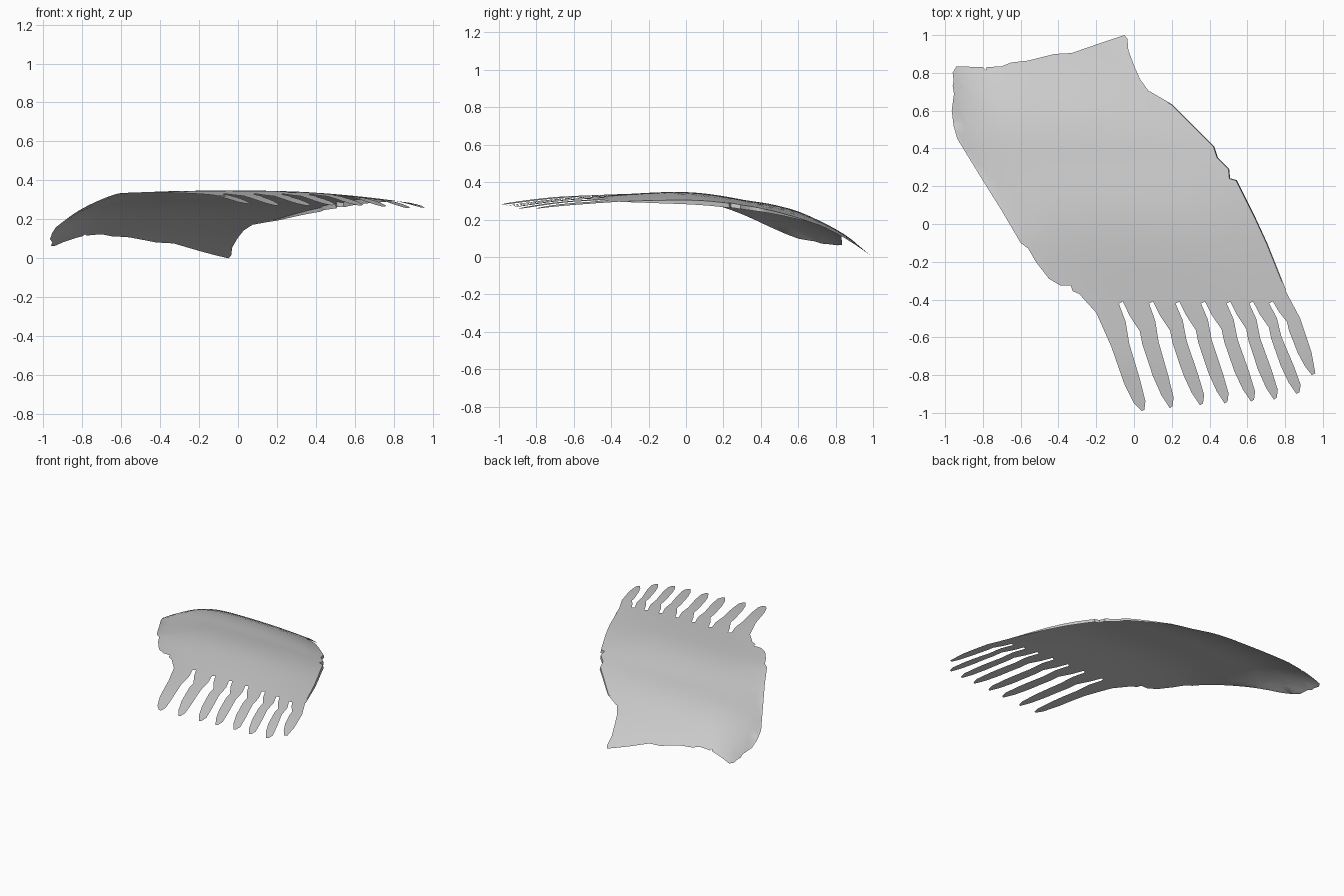
import bpy
import bmesh
import math
from mathutils import Vector

if "Cube" in bpy.data.objects:
    bpy.data.objects.remove(bpy.data.objects["Cube"], do_unlink=True)

# One plain grey
grey = bpy.data.materials.new("plain grey")
grey.use_nodes = True
colour = (0.6, 0.6, 0.6, 1)
grey.diffuse_color = colour
grey.node_tree.nodes["Principled BSDF"].inputs["Base Color"].default_value = colour

# Cross-sections: y, left x, left z, middle z, right x, right z
SECTIONS = [
    (-1, 0, .285, .265, .95, .235),
    (-.7, -.1, .32, .305, .95, .268),
    (-.4, -.3, .335, .33, .83, .292),
    (-.1, -.57, .335, .347, .72, .3),
    (.06, -.68, .305, .343, .64, .3),
    (.2, -.76, .265, .325, .56, .29),
    (.32, -.85, .22, .303, .46, .275),
    (.45, -.93, .16, .283, .37, .25),
    (.58, -.96, .105, .25, .24, .215),
    (.7, -.96, .075, .2, .08, .175),
    (.85, -.95, .055, .118, -.02, .1),
    (1, -.95, 0, 0, -.05, 0),
]


def section_at(y):
    """Smoothly blend the neighbouring cross-sections at depth y."""
    rows = [Vector(row) for row in SECTIONS]
    last = len(rows) - 1
    i = 0
    while i < last - 1 and rows[i + 1][0] < y:
        i += 1

    def slope(k):
        before, after = rows[max(k - 1, 0)], rows[min(k + 1, last)]
        return (after - before) / (after[0] - before[0])

    a, b = rows[i], rows[i + 1]
    span = b[0] - a[0]
    t = min(max((y - a[0]) / span, 0), 1)
    ease = t * t * (3 - 2 * t)
    bend_a = t * (1 - t) * (1 - t) * span
    bend_b = t * t * (t - 1) * span
    return a * (1 - ease) + b * ease + slope(i) * bend_a + slope(i + 1) * bend_b


def height(x, y):
    """Domed height of the sheet: a tight left shoulder, a softer right one."""
    _, left, z_left, z_mid, right, z_right = section_at(y)
    u = (2 * x - left - right) / (right - left)
    u = min(max(u, -1), 1)
    if u < 0:
        return z_mid + (z_left - z_mid) * abs(u) ** 3.5
    return z_mid + (z_right - z_mid) * u ** 2.2


# Teeth: tips and the notches between them, left to right
TIPS = [(.05, -.995), (.2, -.975), (.36, -.96), (.49, -.95),
        (.63, -.94), (.75, -.93), (.87, -.9), (.95, -.8)]
NOTCHES = [-.08, .08, .22, .355, .49, .61, .715]
ROOT = -.41
# Flank shapes from tip to notch, as fractions across and up
FLANK_IN = [(1, 1), (.85, .86), (.65, .72), (.6, .6), (.385, .3), (.21, .12), (.04, 0)]
FLANK_OUT = [(-.04, .02), (-.08, .1), (.15, .3), (.58, .62), (.73, .82), (1, .98)]


def flank(tip, notch, shape):
    return [(tip[0] + (notch - tip[0]) * across, tip[1] + (ROOT - tip[1]) * up)
            for across, up in shape]


first_flank = [(-.2, -.47), (-.12, -.65), (-.05, -.85), (0, -.95), (.04, -.99)]
last_flank = [(.96, -.79), (.94, -.68), (.88, -.5)]
outline = list(first_flank)
for tip, notch, next_tip in zip(TIPS, NOTCHES, TIPS[1:]):
    outline += flank(tip, notch, FLANK_OUT)
    outline += flank(next_tip, notch + .02, FLANK_IN)
outline += last_flank

# Torn edges of the sheet, counter-clockwise
right_edge = [(.8, -.35), (.7, -.1), (.64, .03), (.54, .23), (.505, .24), (.5, .29),
              (.44, .35), (.42, .41), (.36, .47), (.27, .56), (.2, .63), (.08, .7),
              (.03, .77), (0, .84), (-.03, .92), (-.035, .98), (-.05, 1)]
back_edge = [(-.2, .95), (-.33, .905), (-.42, .9), (-.56, .865), (-.65, .855),
             (-.7, .835), (-.78, .83), (-.785, .815), (-.8, .83), (-.94, .835)]
left_edge = [(-.96, .8), (-.955, .76), (-.96, .73), (-.953, .69), (-.965, .6),
             (-.955, .52), (-.935, .45), (-.8, .23), (-.7, .07), (-.6, -.1),
             (-.56, -.13), (-.52, -.2), (-.45, -.29), (-.39, -.325),
             (-.335, -.325), (-.325, -.355), (-.29, -.37)]
outline += right_edge + back_edge + left_edge

# Flat outline, filled and sliced into a fine grid
bm = bmesh.new()
blank = bm.faces.new([bm.verts.new((x, y, 0)) for x, y in outline])
blank.normal_update()
bmesh.ops.triangulate(bm, faces=[blank], ngon_method='EAR_CLIP')
STEP = .06
for axis in (Vector((1, 0, 0)), Vector((0, 1, 0))):
    for k in range(-16, 17):
        bmesh.ops.bisect_plane(bm, geom=bm.verts[:] + bm.edges[:] + bm.faces[:],
                               dist=1e-5, plane_co=axis * (k * STEP + .007), plane_no=axis)

# Bend the sheet
for v in bm.verts:
    v.co.z = height(v.co.x, v.co.y)


# Narrow lip folded down along the right edge
def on_right_edge(edge):
    mid = (edge.verts[0].co + edge.verts[1].co) / 2
    return edge.is_boundary and -.36 < mid.y < .7 and mid.x > section_at(mid.y)[4] - .12


lip_edges = [e for e in bm.edges if on_right_edge(e)]
lip = bmesh.ops.extrude_edge_only(bm, edges=lip_edges)
for item in lip["geom"]:
    if isinstance(item, bmesh.types.BMVert):
        depth = .025 * math.sin(math.pi * min(max((item.co.y + .38) / 1.1, 0), 1))
        item.co += Vector((.004, .002, -depth))

# Top side faces up
bmesh.ops.recalc_face_normals(bm, faces=bm.faces[:])
if sum(f.normal.z * f.calc_area() for f in bm.faces) < 0:
    bmesh.ops.reverse_faces(bm, faces=bm.faces[:])

mesh = bpy.data.meshes.new("comb_sheet")
bm.to_mesh(mesh)
bm.free()
mesh.materials.append(grey)
sheet = bpy.data.objects.new("comb_sheet", mesh)
bpy.context.collection.objects.link(sheet)

# Smooth sheet, crisp lip
bpy.ops.object.select_all(action='DESELECT')
sheet.select_set(True)
bpy.context.view_layer.objects.active = sheet
bpy.ops.object.shade_smooth_by_angle(angle=math.radians(35))
